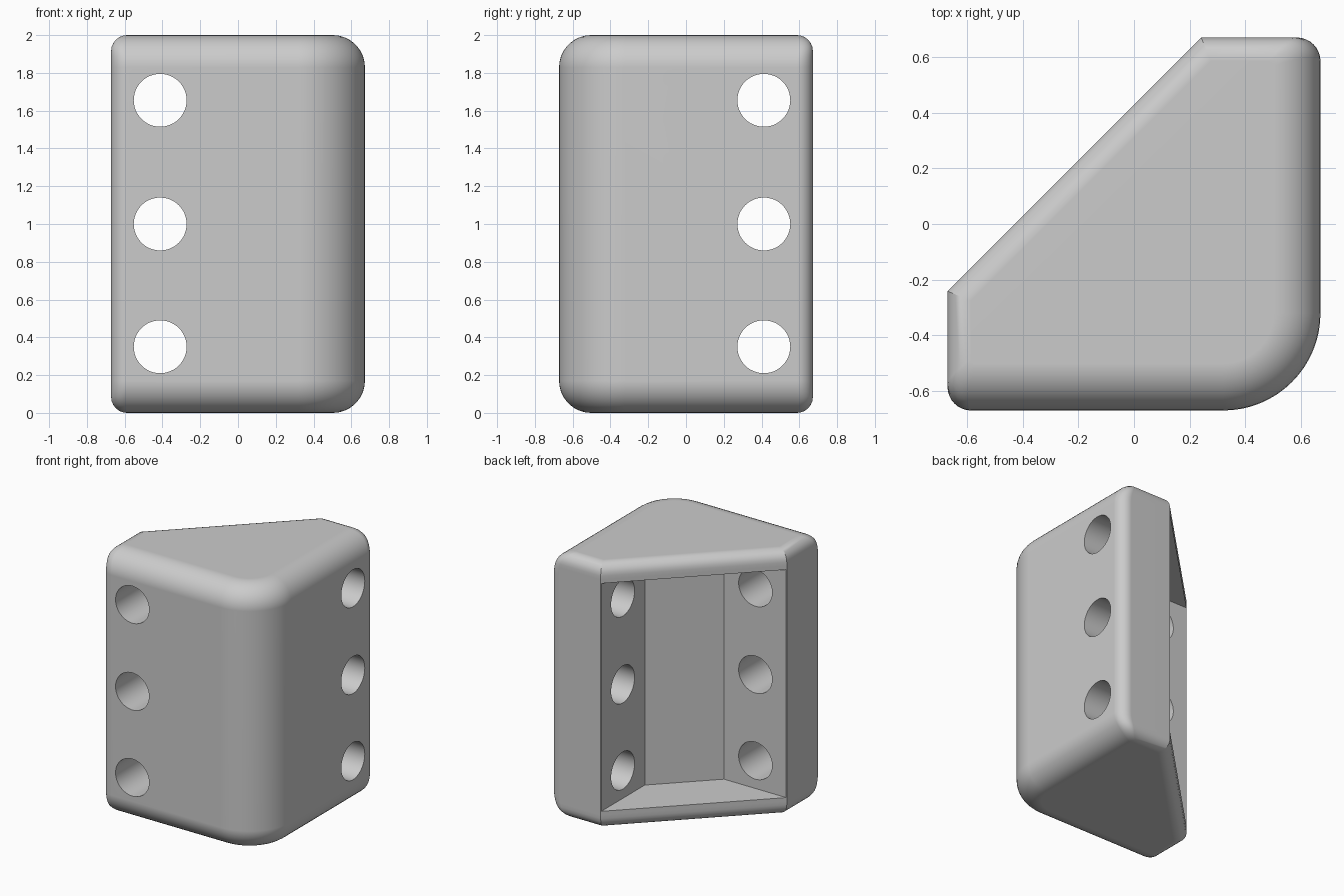
import bpy, bmesh, math
from mathutils import Matrix, Vector

cube = bpy.data.objects.get("Cube")
if cube:
    bpy.data.objects.remove(cube, do_unlink=True)

HALF, HEIGHT = 0.672, 2.0
WALL = 0.43                  # thickness of the two screw walls
SHELF = 0.14                 # thickness of the top and bottom plates
BIG, SMALL = 0.17, 0.085     # edge roundings: outer walls, end faces
CORNER = 0.35                # rounding of the outer vertical corner
STEPS = 9

grey = bpy.data.materials.new("light grey")
grey.use_nodes = True
grey.diffuse_color = (0.6, 0.6, 0.6, 1)
grey.node_tree.nodes["Principled BSDF"].inputs["Base Color"].default_value = (0.6, 0.6, 0.6, 1)


def new_object(name, bm):
    bmesh.ops.recalc_face_normals(bm, faces=bm.faces)
    mesh = bpy.data.meshes.new(name)
    bm.to_mesh(mesh)
    bm.free()
    mesh.materials.append(grey)
    obj = bpy.data.objects.new(name, mesh)
    bpy.context.collection.objects.link(obj)
    return obj


def loft(name, rings):
    bm = bmesh.new()
    loops = [[bm.verts.new(p) for p in ring] for ring in rings]
    n = len(loops[0])
    for low, high in zip(loops, loops[1:]):
        for i in range(n):
            j = (i + 1) % n
            bm.faces.new((low[i], low[j], high[j], high[i]))
    bm.faces.new(loops[0][::-1])
    bm.faces.new(loops[-1])
    return new_object(name, bm)


def inset(radius, depth):
    # how far a rounded edge has pulled in at a depth below the top
    rest = max(radius - depth, 0)
    return radius - math.sqrt(max(radius ** 2 - rest ** 2, 0))


def arc(x, y, radius, start, z, count):
    for i in range(count + 1):
        t = math.radians(start + 90 * i / count)
        yield Vector((x + radius * math.cos(t), y + radius * math.sin(t), z))


def outline(depth, z):
    # plan of the bracket: square with one corner cut off
    a, b = inset(BIG, depth), inset(SMALL, depth)
    small = SMALL * (1 - 0.8 * a / BIG)
    big = CORNER - a
    outer, end = HALF - a, HALF - b
    cut = WALL - b * math.sqrt(2)
    ring = list(arc(-end + small, -outer + small, small, 180, z, 8))
    ring += arc(outer - big, -outer + big, big, 270, z, 16)
    ring += arc(outer - small, end - small, small, 0, z, 8)
    ring += [Vector((end - cut, end, z)), Vector((-end, cut - end, z))]
    return ring


# Rounded solid body
depths = [BIG * (1 - math.cos(math.pi / 2 * i / STEPS)) for i in range(STEPS + 1)]
rings = [outline(d, d) for d in depths]
rings += [outline(d, HEIGHT - d) for d in reversed(depths)]
body = loft("corner_bracket", rings)

# Cavity open towards the slanted face
inner = HALF - WALL - 0.003
back = 0.15
plan = [(inner, 1), (-1, 1), (-1, -inner), (-back, -inner), (inner, back)]
cutters = [loft("cavity_cutter", [[(x, y, z) for x, y in plan]
                                  for z in (SHELF, HEIGHT - SHELF)])]

# Three screw holes through each wall
for z in (0.35, 1.0, 1.655):
    for name, place, axis in (("front", (-0.412, -0.5, z), "X"), ("side", (0.5, 0.412, z), "Y")):
        bm = bmesh.new()
        bmesh.ops.create_cone(bm, cap_ends=True, segments=48, radius1=0.14, radius2=0.14,
                              depth=0.8, matrix=Matrix.Translation(place)
                              @ Matrix.Rotation(math.pi / 2, 4, axis))
        cutters.append(new_object(name + "_hole_cutter", bm))

bpy.ops.object.select_all(action="DESELECT")
bpy.context.view_layer.objects.active = body
body.select_set(True)
for cutter in cutters:
    cutter.hide_render = True
    mod = body.modifiers.new("cut", "BOOLEAN")
    mod.operation, mod.solver, mod.object = "DIFFERENCE", "EXACT", cutter
    bpy.ops.object.modifier_apply(modifier=mod.name)
for cutter in cutters:
    bpy.data.objects.remove(cutter, do_unlink=True)

# Smooth roundings with crisp flat faces
bpy.ops.object.shade_smooth_by_angle(angle=math.radians(25))
normals = body.modifiers.new("flat_faces", "WEIGHTED_NORMAL")
normals.keep_sharp = True
